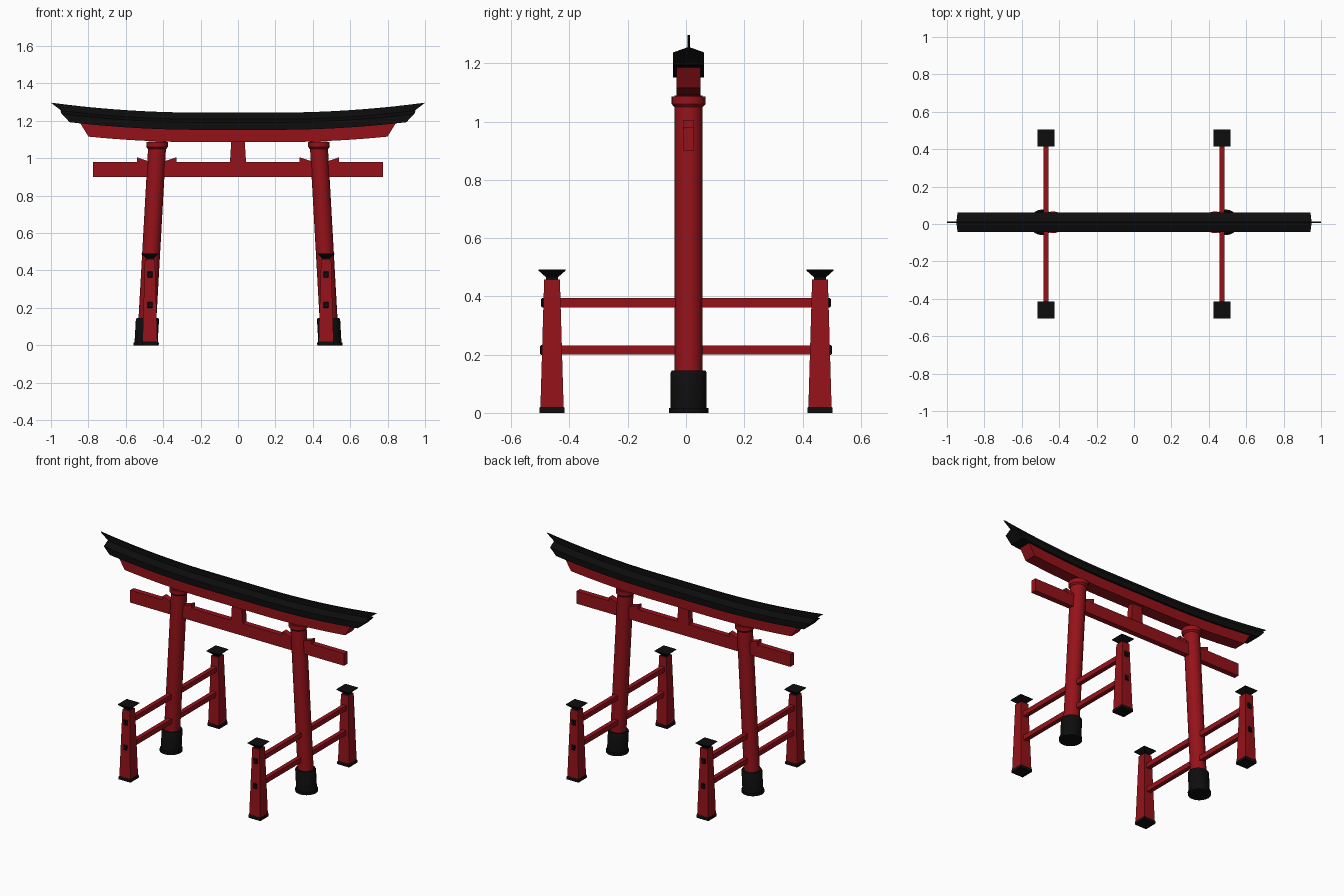
import bpy, bmesh
from mathutils import Vector

if "Cube" in bpy.data.objects:
    bpy.data.objects.remove(bpy.data.objects["Cube"])


def material(name, rgb):
    m = bpy.data.materials.new(name)
    m.diffuse_color = (*rgb, 1)
    m.use_nodes = True
    m.node_tree.nodes["Principled BSDF"].inputs["Base Color"].default_value = m.diffuse_color
    return m


RED = material("red_paint", (0.30, 0.006, 0.01))
BLACK = material("black_paint", (0.004, 0.004, 0.004))
YC = 0.009  # the gate plane sits slightly behind centre


def finish(name, bm, mat, smooth=False):
    bmesh.ops.recalc_face_normals(bm, faces=bm.faces)
    me = bpy.data.meshes.new(name)
    bm.to_mesh(me)
    bm.free()
    me.materials.append(mat)
    ob = bpy.data.objects.new(name, me)
    bpy.context.collection.objects.link(ob)
    if smooth:
        bpy.ops.object.select_all(action='DESELECT')
        ob.select_set(True)
        bpy.context.view_layer.objects.active = ob
        bpy.ops.object.shade_smooth_by_angle(angle=0.6)
    return ob


def loft(name, rings, mat, smooth=False):
    """Skin a list of equal-sized point rings and cap both ends."""
    bm = bmesh.new()
    vs = [[bm.verts.new(p) for p in r] for r in rings]
    n = len(rings[0])
    for a, b in zip(vs, vs[1:]):
        for i in range(n):
            j = (i + 1) % n
            bm.faces.new((a[i], a[j], b[j], b[i]))
    bm.faces.new(vs[0][::-1])
    bm.faces.new(vs[-1])
    return finish(name, bm, mat, smooth)


def box(name, x, y, z, mat):
    rings = [[(x[0], y[0], h), (x[1], y[0], h), (x[1], y[1], h), (x[0], y[1], h)] for h in z]
    return loft(name, rings, mat)


def square_stack(name, cx, cy, levels, mat):
    """Square tapered solid from (z, half width) levels."""
    return loft(name, [[(cx + sx * w, cy + sy * w, z) for sx, sy in
                        ((-1, -1), (1, -1), (1, 1), (-1, 1))] for z, w in levels], mat)


def rise(x):
    return 0.053 * max(0, (abs(x) - 0.2) / 0.8) ** 2


def curved_beam(name, profile, mat, steps=24):
    """Sweep (y, z, half length) points along x with upturned ends."""
    rings = []
    for k in range(steps + 1):
        t = 2 * k / steps - 1
        rings.append([(h * t, YC + y, z + rise(h * t)) for y, z, h in profile])
    return loft(name, rings, mat, True)


def column_x(z):
    return 0.492 - 0.056 * z


def round_stack(name, side, levels, mat, n=32):
    """Leaning round solid from (z, radius) levels."""
    from math import cos, sin, tau
    return loft(name, [[(side * column_x(z) + r * cos(tau * i / n), YC + r * sin(tau * i / n), z)
                        for i in range(n)] for z, r in levels], mat, True)


# Roof, ridge fin and upper beam
curved_beam("roof", [(-0.053, 1.152, 0.90), (0.053, 1.152, 0.90), (0.053, 1.192, 0.943),
                     (0.0, 1.210, 0.95), (-0.053, 1.192, 0.943)], BLACK)
curved_beam("roof_ridge", [(-0.004, 1.20, 0.93), (0.004, 1.20, 0.93),
                           (0.004, 1.234, 0.985), (0.004, 1.244, 1.0),
                           (-0.004, 1.244, 1.0), (-0.004, 1.234, 0.985)], BLACK)
curved_beam("upper_beam", [(-0.041, 1.086, 0.80), (0.041, 1.086, 0.80),
                           (0.041, 1.156, 0.845), (-0.041, 1.156, 0.845)], RED)

# Lower beam and centre strut
box("lower_beam", (-0.776, 0.776), (YC - 0.018, YC + 0.018), (0.90, 0.981), RED)
loft("centre_strut", [[(-w, YC - 0.02, z), (w, YC - 0.02, z), (w, YC + 0.02, z), (-w, YC + 0.02, z)]
                      for z, w in ((0.978, 0.043), (1.09, 0.036))], RED)

for s, label in ((-1, "left"), (1, "right")):
    # Columns with base sleeve and collar
    round_stack(label + "_column", s, [(0.01, 0.048), (1.09, 0.048)], RED)
    round_stack(label + "_column_base", s, [(0, 0.068), (0.016, 0.068), (0.016, 0.062),
                                            (0.138, 0.062), (0.145, 0.058)], BLACK)
    round_stack(label + "_column_collar", s, [(1.05, 0.049), (1.06, 0.058),
                                              (1.087, 0.058)], RED)
    # Bow-tie wedge through the column on top of the lower beam
    cx = s * 0.435
    loft(label + "_wedge", [[(cx + dx, YC - 0.019, 0.975), (cx + dx, YC + 0.019, 0.975),
                             (cx + dx, YC + 0.019, z), (cx + dx, YC - 0.019, z)]
                            for dx, z in ((-0.105, 1.005), (-0.04, 0.983),
                                          (0.04, 0.983), (0.105, 1.005))], RED)
    # Rails with dark ends
    px = s * 0.471
    for z, end, pos in ((0.216, 0.501, "lower"), (0.378, 0.497, "upper")):
        box(f"{label}_{pos}_rail", (px - 0.014, px + 0.014), (-0.485, 0.485),
            (z - 0.016, z + 0.016), RED)
        for f in (-1, 1):
            loft(f"{label}_{pos}_rail_end", [
                [(px + a * w, f * y, z + b * (w + 0.003)) for a, b in
                 ((-1, -1), (1, -1), (1, 1), (-1, 1))]
                for y, w in ((0.478, 0.0135), (end - 0.004, 0.0135), (end, 0.010))], BLACK)
    # Support posts with foot and flared cap
    for f, depth in ((-1, "front"), (1, "back")):
        py = f * 0.46
        name = f"{label}_{depth}_post"
        square_stack(name, px, py, [(0.015, 0.040), (0.458, 0.027)], RED)
        square_stack(name + "_foot", px, py, [(0, 0.043), (0.015, 0.043), (0.021, 0.041)], BLACK)
        square_stack(name + "_cap", px, py, [(0.455, 0.021), (0.466, 0.021),
                                             (0.488, 0.046), (0.492, 0.046)], BLACK)
